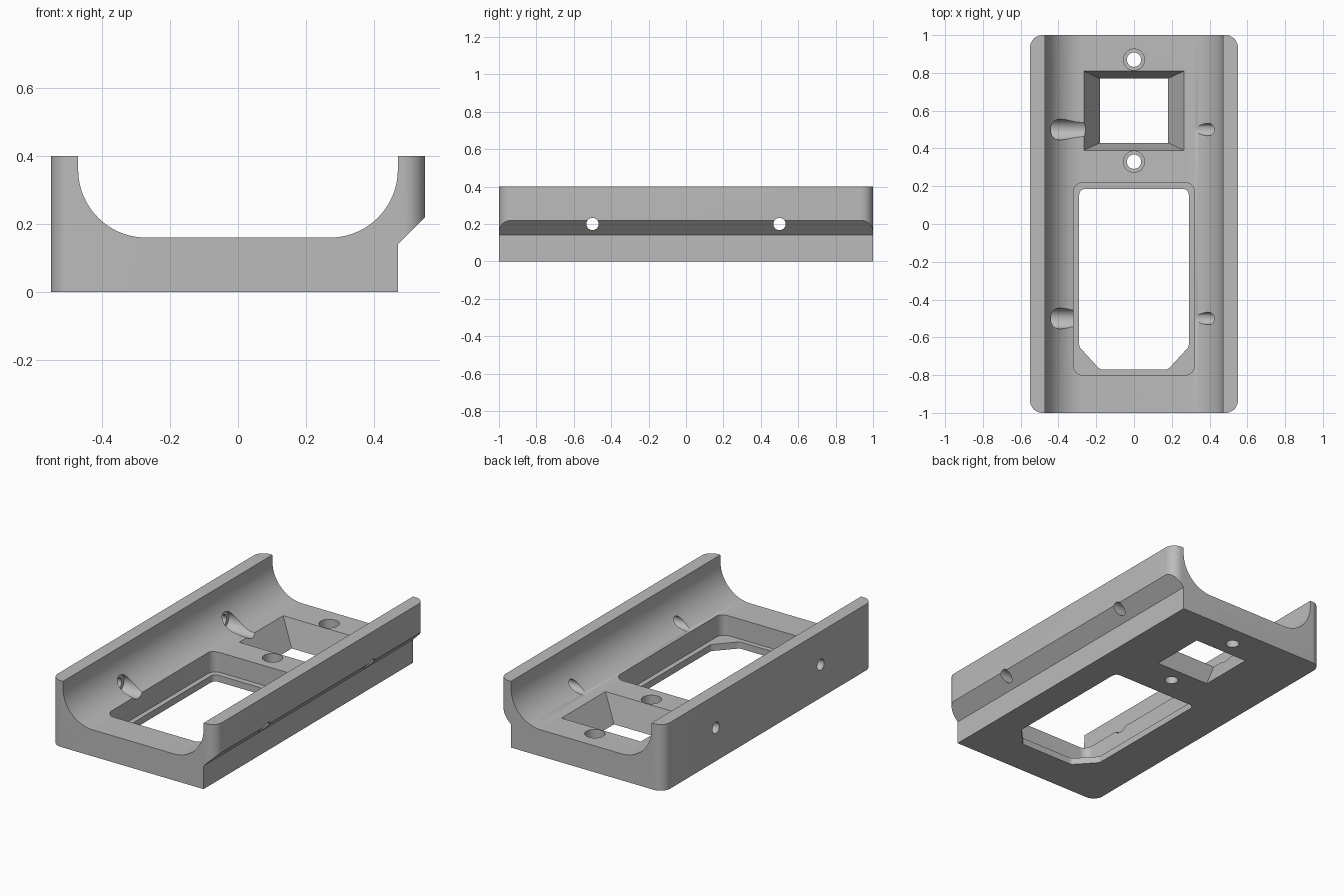
import bpy, bmesh, math
from mathutils import Vector, Matrix

cube = bpy.data.objects.get("Cube")
if cube:
    bpy.data.objects.remove(cube, do_unlink=True)

grey = bpy.data.materials.new("plain grey")
grey.use_nodes = True
COLOUR = (0.5, 0.5, 0.5, 1)
grey.diffuse_color = COLOUR
grey.node_tree.nodes["Principled BSDF"].inputs["Base Color"].default_value = COLOUR


def rounded(corners, steps=10):
    """Corners are (x, y, radius); returns the outline with filleted corners."""
    out = []
    for i, (x, y, r) in enumerate(corners):
        p = Vector((x, y))
        if r == 0:
            out.append(p)
            continue
        a = (Vector(corners[i - 1][:2]) - p).normalized()
        b = (Vector(corners[(i + 1) % len(corners)][:2]) - p).normalized()
        half = a.angle(b) / 2
        centre = p + (a + b).normalized() * r / math.sin(half)
        start = p + a * r / math.tan(half) - centre
        end = p + b * r / math.tan(half) - centre
        turn = math.atan2(start.x * end.y - start.y * end.x, start.dot(end))
        for k in range(steps + 1):
            out.append(centre + Matrix.Rotation(turn * k / steps, 2) @ start)
    return out


def rectangle(x, y0, y1, r):
    return [(-x, y0, r), (x, y0, r), (x, y1, r), (-x, y1, r)]


def loft(name, low, high, place):
    """Solid between two matching outlines, each (points, level)."""
    bm = bmesh.new()
    rings = [[bm.verts.new(place(p.x, p.y, level)) for p in pts] for pts, level in (low, high)]
    n = len(rings[0])
    for ring in rings:
        bm.faces.new(ring)
    for i in range(n):
        j = (i + 1) % n
        bm.faces.new((rings[0][i], rings[0][j], rings[1][j], rings[1][i]))
    bmesh.ops.recalc_face_normals(bm, faces=bm.faces)
    mesh = bpy.data.meshes.new(name)
    bm.to_mesh(mesh)
    bm.free()
    mesh.materials.append(grey)
    obj = bpy.data.objects.new(name, mesh)
    bpy.context.collection.objects.link(obj)
    return obj


def upright(x, y, level):
    return (x, y, level)


def along_y(x, z, level):
    return (x, level, z)


def along_x(y, z, level):
    return (level, y, z)


def prism(name, pts, a, b, place=upright):
    return loft(name, (pts, a), (pts, b), place)


def circle(u, v, r, sides=40):
    return [Vector((u + r * math.cos(math.tau * i / sides),
                    v + r * math.sin(math.tau * i / sides))) for i in range(sides)]


# Cradle: channel profile with a stepped edge on one side
profile = [(-0.55, 0, 0), (0.47, 0, 0), (0.47, 0.14, 0), (0.55, 0.22, 0),
           (0.55, 0.4, 0), (0.47, 0.4, 0), (0.47, 0.16, 0.2),
           (-0.47, 0.16, 0.2), (-0.47, 0.4, 0), (-0.55, 0.4, 0)]
cradle = prism("cradle", rounded(profile, 20), -1, 1, along_y)


def combine(cutter, operation="DIFFERENCE"):
    mod = cradle.modifiers.new(cutter.name, "BOOLEAN")
    mod.operation = operation
    mod.solver = "EXACT"
    mod.object = cutter
    bpy.context.view_layer.objects.active = cradle
    bpy.ops.object.modifier_apply(modifier=mod.name)
    bpy.data.objects.remove(cutter, do_unlink=True)


# Rounded vertical corners
combine(prism("corner_rounding", rounded(rectangle(0.55, -1, 1, 0.065)), -0.1, 0.5), "INTERSECT")

# Large window: upper pocket, then a smaller opening that leaves a thin ledge
combine(prism("window_pocket", rounded(rectangle(0.32, -0.8, 0.22, 0.05)), 0.04, 0.3))
opening = [(-0.18, -0.77, 0.03), (0.18, -0.77, 0.03), (0.29, -0.65, 0.03),
           (0.29, 0.185, 0.03), (-0.29, 0.185, 0.03), (-0.29, -0.65, 0.03)]
combine(prism("window_opening", rounded(opening), -0.1, 0.1))


# Square funnel, its slope continued past both faces of the floor
def funnel_outline(z):
    t = z / 0.16
    return rounded(rectangle(0.18 + 0.085 * t, 0.43 - 0.04 * t, 0.77 + 0.04 * t, 0))


combine(loft("funnel", (funnel_outline(-0.02), -0.02), (funnel_outline(0.18), 0.18), upright))

# Counterbored screw holes through the floor
for y in (0.33, 0.87):
    combine(prism("floor_hole", circle(0, y, 0.038), -0.1, 0.3))
    combine(prism("floor_counterbore", circle(0, y, 0.056), 0.08, 0.3))

# Screw holes through both walls, wider on the inside of the plain wall
for y in (-0.5, 0.5):
    combine(prism("wall_hole", circle(y, 0.2, 0.033), -0.7, 0.7, along_x))
    combine(prism("wall_counterbore", circle(y, 0.2, 0.055), -0.45, -0.2, along_x))

bpy.ops.object.select_all(action="DESELECT")
cradle.select_set(True)
bpy.context.view_layer.objects.active = cradle
bpy.ops.object.shade_smooth_by_angle(angle=math.radians(30))
